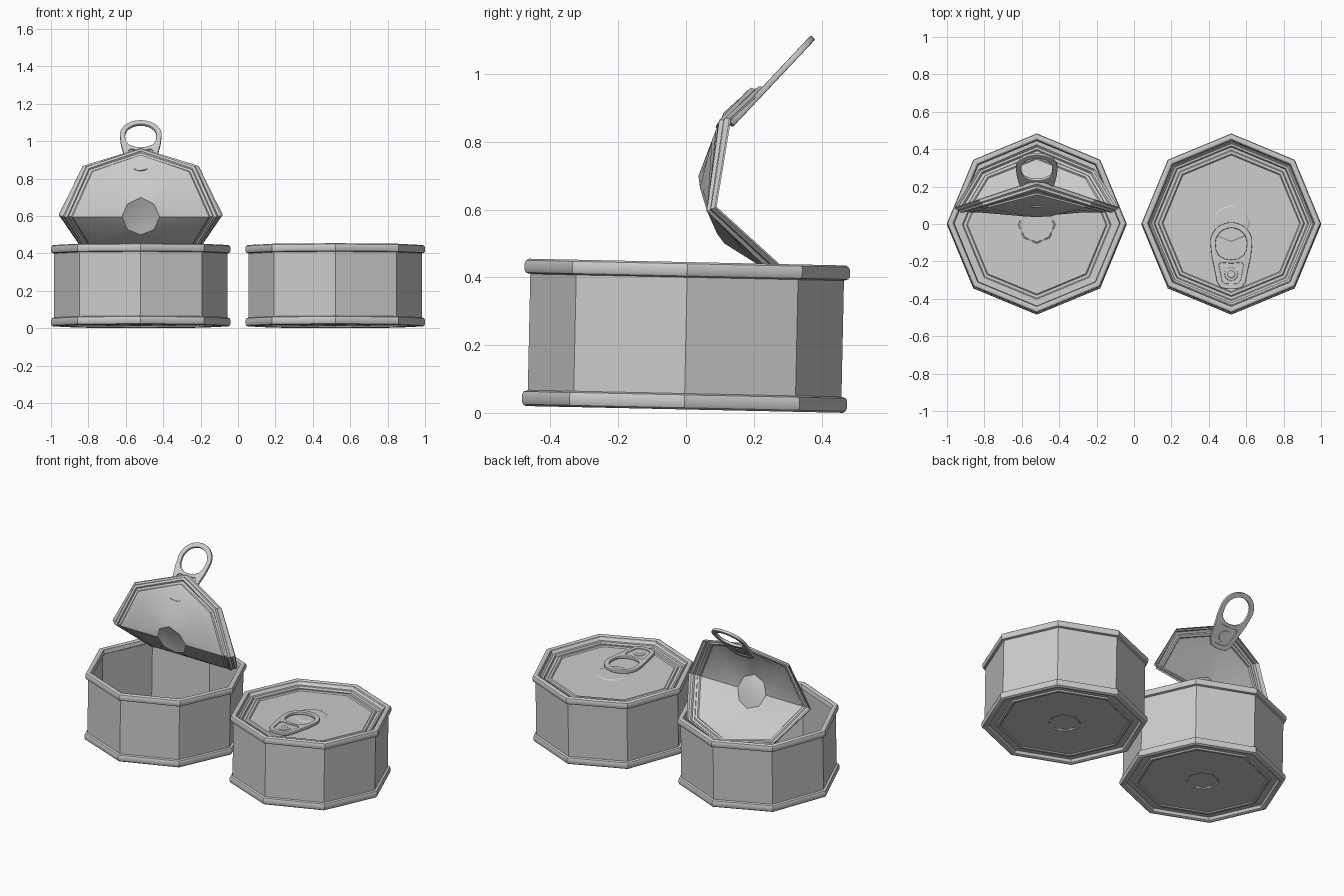
import bpy, bmesh, math
from mathutils import Matrix, Vector

if "Cube" in bpy.data.objects:
    bpy.data.objects.remove(bpy.data.objects["Cube"])

SIDES = 8
TILT = -0.0213


def can_matrix(x):
    return Matrix.Translation((x, -0.005, 0.0102)) @ Matrix.Rotation(TILT, 4, 'X')


def finish(obj, angle=30):
    bpy.ops.object.select_all(action='DESELECT')
    obj.select_set(True)
    bpy.context.view_layer.objects.active = obj
    if obj.type != 'MESH':
        bpy.ops.object.convert(target='MESH')
        obj = bpy.context.view_layer.objects.active
    bpy.ops.object.shade_smooth_by_angle(angle=math.radians(angle))
    return obj


def revolve(name, profile, matrix, warp=None, sides=SIDES):
    """Sweep (radius, height) points round z, capping both ends."""
    bm = bmesh.new()
    rings = []
    for r, h in profile:
        ring = []
        for i in range(sides):
            a = 2 * math.pi * i / sides
            p = Vector((r * math.cos(a), r * math.sin(a), h))
            ring.append(bm.verts.new(warp(p) if warp else p))
        rings.append(ring)
    for a, b in zip(rings, rings[1:]):
        for i in range(sides):
            j = (i + 1) % sides
            bm.faces.new((a[i], a[j], b[j], b[i]))
    bm.faces.new(rings[0])
    bm.faces.new(rings[-1])
    bmesh.ops.recalc_face_normals(bm, faces=bm.faces)
    me = bpy.data.meshes.new(name)
    bm.to_mesh(me)
    bm.free()
    obj = bpy.data.objects.new(name, me)
    bpy.context.collection.objects.link(obj)
    obj.matrix_world = matrix
    return finish(obj)


def plate(name, outlines, half, bevel, matrix):
    """Flat filled shape; outlines after the first are holes."""
    cu = bpy.data.curves.new(name, 'CURVE')
    cu.dimensions = '2D'
    cu.fill_mode = 'BOTH'
    cu.extrude = half - bevel
    cu.bevel_depth = bevel
    cu.bevel_resolution = 1
    cu.offset = -bevel
    for pts in outlines:
        sp = cu.splines.new('POLY')
        sp.points.add(len(pts) - 1)
        for p, (x, y) in zip(sp.points, pts):
            p.co = (x, y, 0, 1)
        sp.use_cyclic_u = True
    obj = bpy.data.objects.new(name, cu)
    bpy.context.collection.objects.link(obj)
    obj.matrix_world = matrix
    return finish(obj, 40)


def mirrored(half):
    """Close a right-hand half outline across x = 0."""
    return half + [(-x, y) for x, y in reversed(half) if x > 1e-6]


# can body: underside, wall, rolled rims, inside wall and floor
BODY = [(.088, .022), (.096, .016), (.37, .016), (.376, .010), (.392, .010),
        (.398, .018), (.438, .020), (.446, .004), (.453, 0), (.468, 0),
        (.476, .005), (.48, .014), (.48, .034), (.476, .043), (.463, .047),
        (.463, .390), (.476, .394), (.48, .402), (.48, .422), (.476, .430),
        (.468, .435), (.454, .435), (.446, .430), (.440, .405), (.452, .398),
        (.452, .034), (.398, .032), (.392, .024), (.376, .024), (.37, .030),
        (.1, .030), (.092, .036)]

# lid: central disc, panel, bead and raised edge, then the underside
LID_TOP = [(.093, 0), (.101, -.005), (.31, -.005), (.365, -.005), (.371, .002),
           (.386, .002), (.392, -.006), (.408, -.006), (.414, .006),
           (.426, .008), (.438, .020)]
LID = LID_TOP + [(r, h - .006) for r, h in reversed(LID_TOP)]

# bend path of the peeled lid: distance from centre, then (y, z)
BEND = [(-.44, .425, .385), (-.305, .285, .405), (-.09, .11, .515),
        (0, .072, .6), (.095, .045, .69), (.305, .115, .875), (.44, .225, .975)]


def peel(p):
    v = -p.y
    for a, b in zip(BEND, BEND[1:]):
        if v <= b[0] or b is BEND[-1]:
            t = (v - a[0]) / (b[0] - a[0])
            dy, dz = b[1] - a[1], b[2] - a[2]
            n = Vector((dz, -dy)).normalized() * p.z
            return Vector((p.x, a[1] + t * dy + n.x, a[2] + t * dz + n.y))


# pull tab outlines, loop end at +y and nose at -y
def arc(cx, cy, rx, ry, a0, a1, n):
    return [(cx + rx * math.sin(math.radians(a0 + (a1 - a0) * i / n)),
             cy + ry * math.cos(math.radians(a0 + (a1 - a0) * i / n)))
            for i in range(n + 1)]


TAB_OUT = mirrored(arc(0, -.10, .112, .105, 0, 95, 7) +
                   [(.106, -.17), (.076, -.315), (.055, -.345), (.02, -.352)])
FINGER = mirrored(arc(0, -.105, .084, .08, 0, 90, 6) +
                  [(.08, -.145), (.066, -.172), (.035, -.19), (0, -.195)])
WINDOW = mirrored([(0, -.215), (.055, -.21), (.066, -.222), (.05, -.305),
                   (.035, -.322), (0, -.325)])


def pull_tab(prefix, m):
    plate(prefix + "_tab_frame", [TAB_OUT, FINGER, WINDOW], .009, .004, m)
    plate(prefix + "_tab_plate", [WINDOW], .003, .0005, m)
    revolve(prefix + "_rivet",
            [(.035, -.007), (.037, 0), (.035, .006), (.024, .007), (.02, .010)],
            m @ Matrix.Translation((0, -.272, 0)), sides=12)


# closed can
closed = can_matrix(.52)
revolve("closed_can_body", BODY, closed)
revolve("closed_can_lid", LID, closed @ Matrix.Translation((0, 0, .405)))
pull_tab("closed_can", closed @ Matrix.Translation((0, 0, .418)))

# open can with peeled lid
revolve("open_can_body", BODY, can_matrix(-.52))
revolve("open_can_lid", LID, Matrix.Translation((-.52, 0, 0)), peel)
pull_tab("open_can", Matrix.Translation((-.52, .372, 1.105)) @
         Matrix.Rotation(math.radians(46.7), 4, 'X'))

# small crescent dent on the inside of the peeled lid
cres = mirrored([(0, -.279), (.02, -.276), (.036, -.266), (.02, -.271), (0, -.274)])
slope = math.atan2(.185, .07)
plate("lid_crescent", [cres], .003, 0,
      Matrix.Translation((-.52, .092, .846)) @ Matrix.Rotation(slope, 4, 'X') @
      Matrix.Translation((0, .274, 0)))
